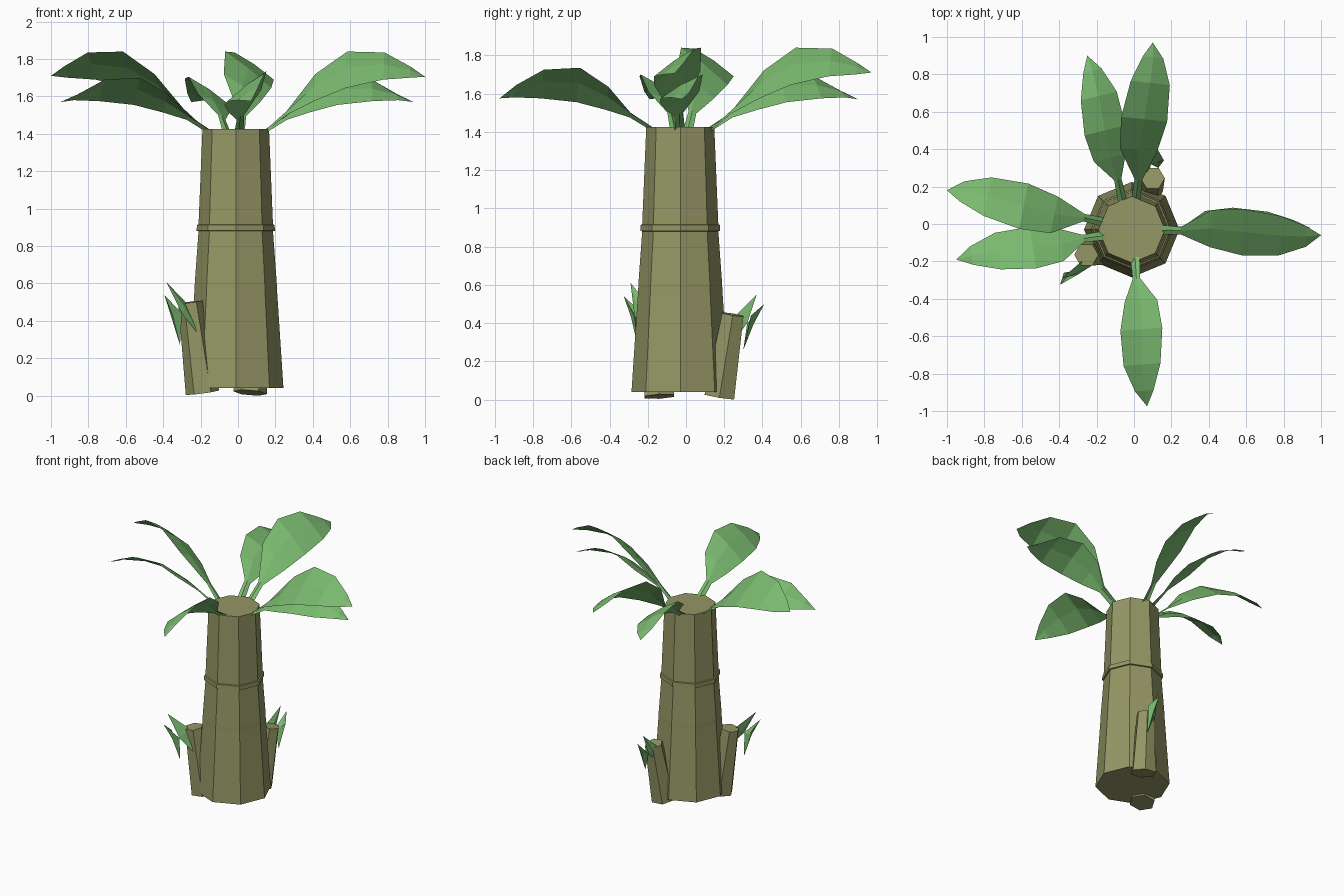
import bpy, math
from mathutils import Vector

if "Cube" in bpy.data.objects:
    bpy.data.objects.remove(bpy.data.objects["Cube"])


def material(name, color):
    m = bpy.data.materials.new(name)
    m.diffuse_color = (*color, 1)
    m.use_nodes = True
    m.node_tree.nodes["Principled BSDF"].inputs["Base Color"].default_value = m.diffuse_color
    return m


BARK = material("bark", (0.30, 0.31, 0.13))
LEAF = material("leaf_green", (0.195, 0.49, 0.16))


def make(name, verts, faces, mat):
    me = bpy.data.meshes.new(name)
    me.from_pydata([tuple(v) for v in verts], [], faces)
    me.materials.append(mat)
    me.update()
    ob = bpy.data.objects.new(name, me)
    bpy.context.collection.objects.link(ob)
    return ob


def stalk(name, rings, sides):
    """Capped faceted tube; rings = (centre, radius), stacked along one axis."""
    axis = Vector(rings[-1][0]) - Vector(rings[0][0])
    turn = Vector((0, 0, 1)).rotation_difference(axis)
    verts = []
    for c, r in rings:
        for i in range(sides):
            a = math.tau * i / sides
            verts.append(Vector(c) + turn @ Vector((r * math.cos(a), r * math.sin(a), 0)))
    n = len(rings)
    faces = [(k * sides + i, k * sides + (i + 1) % sides,
              (k + 1) * sides + (i + 1) % sides, (k + 1) * sides + i)
             for k in range(n - 1) for i in range(sides)]
    faces.append(tuple(reversed(range(sides))))
    faces.append(tuple(range((n - 1) * sides, n * sides)))
    return make(name, verts, faces, BARK)


# Main trunk: tapering eight-sided segments with a raised collar
profile = [(0.04, 0.255), (0.575, 0.220), (0.605, 0.219), (0.88, 0.199),
           (0.882, 0.209), (0.913, 0.208), (0.916, 0.199), (1.425, 0.178)]
stalk("trunk", [((-0.012, -0.03, z), r) for z, r in profile], 8)

# Side shoots leaning out of the trunk base
stalk("shoot_front", [((-0.19, -0.14, 0.016), 0.09), ((-0.255, -0.165, 0.50), 0.065)], 6)
stalk("shoot_back", [((0.065, 0.175, 0.016), 0.09), ((0.10, 0.245, 0.445), 0.065)], 6)

# Large leaves: stations (r, high side offset, high z, low side offset, low z)
HIGH = [(0.14, 0.025, 1.41, 0.025, 1.40), (0.25, 0.018, 1.51, 0.022, 1.495),
        (0.41, 0.115, 1.72, 0.085, 1.575), (0.58, 0.125, 1.84, 0.122, 1.645),
        (0.78, 0.095, 1.835, 0.115, 1.69), (0.92, 0.045, 1.76, 0.065, 1.70)]
LOW = [(0.14, 0.025, 1.42, 0.025, 1.40), (0.27, 0.018, 1.50, 0.022, 1.475),
       (0.40, 0.100, 1.635, 0.075, 1.515), (0.56, 0.115, 1.735, 0.110, 1.555),
       (0.76, 0.090, 1.725, 0.108, 1.575), (0.91, 0.042, 1.645, 0.058, 1.58)]


def leaf(name, base, tip, stations, tip_z, dz=0.0):
    b, t = Vector((*base, 0)), Vector((*tip, 0))
    side = Vector((-(t - b).y, (t - b).x, 0)).normalized()
    up = Vector((0, 0, 1))
    verts = []
    for r, ho, hz, lo, lz in stations:
        p = b.lerp(t, (r - 0.14) / 0.86)
        drop = dz * min(1, max(0, (r - 0.27) / 0.2))
        verts += [p + side * ho + up * (hz - drop),
                  p + side * (ho - lo) / 2 + up * ((hz + lz) / 2 + 0.01 - drop / 2),
                  p - side * lo + up * lz]
    faces = []
    for k in range(len(stations) - 1):
        for j in (0, 1):
            a = 3 * k + j
            faces.append((a, a + 1, a + 4, a + 3))
    e = len(verts)
    verts.append(t + up * tip_z)
    faces += [(e - 3, e - 2, e), (e - 2, e - 1, e)]
    return make(name, verts, faces, LEAF)


leaf("leaf_right_upper", (0.14, -0.03), (1.0, -0.06), HIGH, 1.705)
leaf("leaf_right_lower", (0.14, -0.035), (0.94, -0.02), LOW, 1.57, 0.035)
leaf("leaf_left_upper", (-0.16, 0.01), (-1.0, 0.18), HIGH, 1.71)
leaf("leaf_left_lower", (-0.15, -0.06), (-0.95, -0.19), LOW, 1.57, 0.035)
leaf("leaf_back_upper", (0.01, 0.13), (0.10, 0.97), HIGH, 1.71)
leaf("leaf_back_lower", (-0.06, 0.12), (-0.25, 0.90), LOW, 1.57, 0.03)
leaf("leaf_front", (0.005, -0.17), (0.07, -0.975), LOW, 1.575)

# Small paired blades on each shoot: kites of tip, inner, base, outer
BLADES = {
    "shoot_front_blade_a": [(-0.385, -0.29, 0.61), (-0.28, -0.20, 0.50),
                            (-0.19, -0.20, 0.30), (-0.30, -0.27, 0.44)],
    "shoot_front_blade_b": [(-0.395, -0.325, 0.54), (-0.30, -0.27, 0.44),
                            (-0.31, -0.25, 0.27), (-0.375, -0.26, 0.48)],
    "shoot_back_blade_a": [(0.10, 0.37, 0.55), (0.06, 0.27, 0.45),
                           (0.05, 0.24, 0.29), (0.09, 0.32, 0.40)],
    "shoot_back_blade_b": [(0.12, 0.41, 0.50), (0.09, 0.32, 0.40),
                           (0.13, 0.30, 0.26), (0.16, 0.34, 0.44)],
}
for name, pts in BLADES.items():
    c = sum((Vector(p) for p in pts), Vector()) / 4
    n = (Vector(pts[2]) - Vector(pts[0])).cross(Vector(pts[3]) - Vector(pts[1])).normalized()
    make(name, [Vector(p) for p in pts] + [c + n * 0.012, c - n * 0.012],
         [(i, (i + 1) % 4, 4) for i in range(4)] + [((i + 1) % 4, i, 5) for i in range(4)], LEAF)
